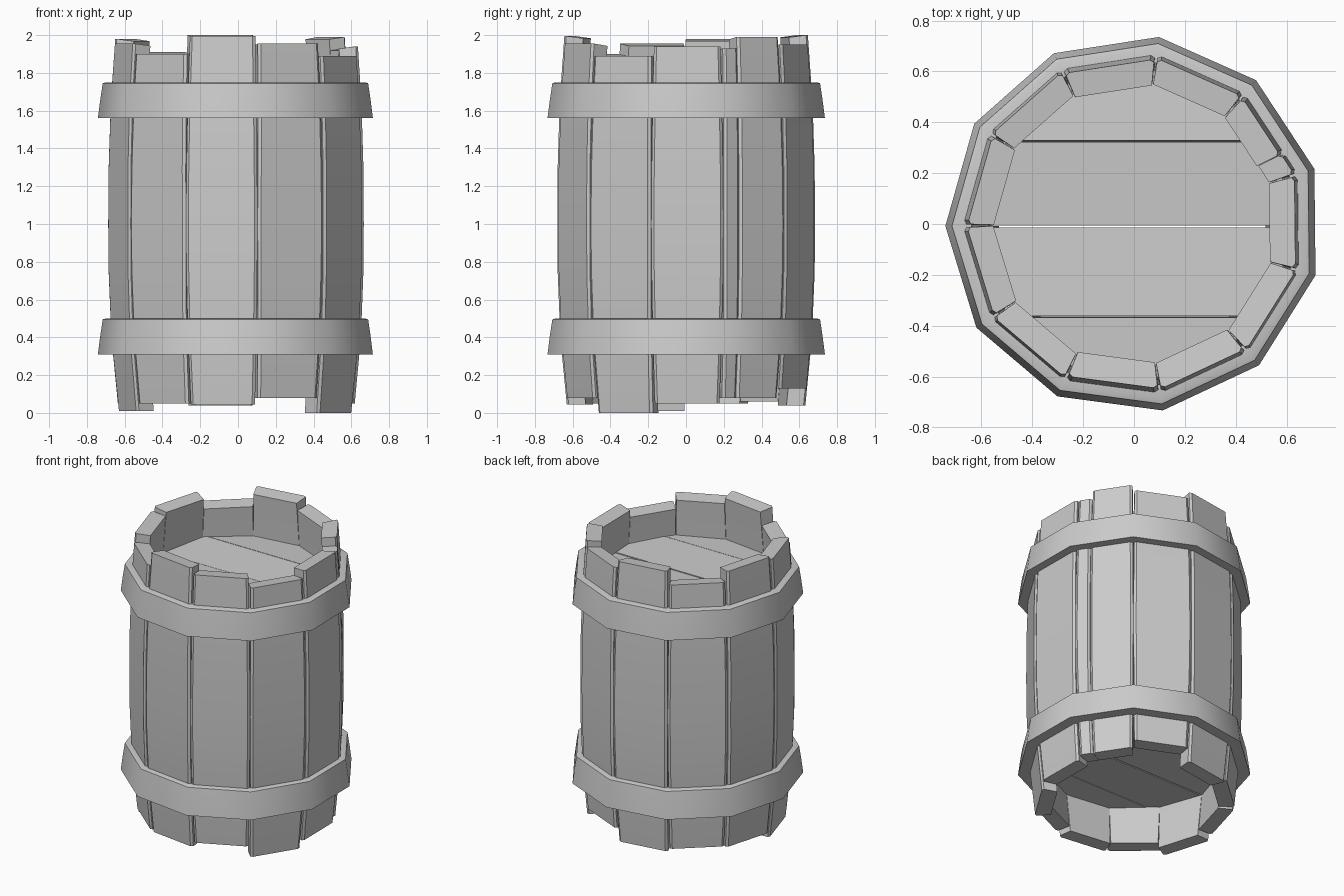
import bpy, bmesh, math
from mathutils import Vector, Matrix

if "Cube" in bpy.data.objects:
    bpy.data.objects.remove(bpy.data.objects["Cube"])

SIDES = 11
STEP = 2 * math.pi / SIDES
FIRST = math.radians(0.6)


def finish(bm, name, angle=40):
    bmesh.ops.recalc_face_normals(bm, faces=bm.faces[:])
    me = bpy.data.meshes.new(name)
    bm.to_mesh(me)
    bm.free()
    ob = bpy.data.objects.new(name, me)
    bpy.context.collection.objects.link(ob)
    bpy.ops.object.select_all(action='DESELECT')
    bpy.context.view_layer.objects.active = ob
    ob.select_set(True)
    bpy.ops.object.shade_smooth_by_angle(angle=math.radians(angle))
    return ob


def loft(bm, loops, closed=False):
    rows = [[bm.verts.new(p) for p in loop] for loop in loops]
    pairs = list(zip(rows, rows[1:])) + ([(rows[-1], rows[0])] if closed else [])
    for a, b in pairs:
        for i in range(len(a)):
            j = (i + 1) % len(a)
            bm.faces.new((a[i], a[j], b[j], b[i]))
    if not closed:
        bm.faces.new(rows[0])
        bm.faces.new(rows[-1])


def bulge(z):
    # distance from the axis to the outer face of a stave
    end = 0.61 if z < 1 else 0.628
    return 0.664 - (0.664 - end) * abs(z - 1) ** 2.5


def stave(name, k, bottom, top, u0=-1, u1=1):
    # one slightly bowed plank with rounded outer edges
    ang = FIRST + k * STEP
    out = Vector((math.cos(ang), math.sin(ang), 0))
    side = Vector((-out.y, out.x, 0))
    loops = []
    for z in (bottom, 0.4, 0.75, 1.0, 1.3, 1.65, top):
        r = bulge(z)
        w = r * math.tan(STEP / 2) - 0.004 - 0.006 * abs(z - 1)
        wi = w - 0.022
        pts = [(r - 0.10, wi * u0), (r - 0.012, w * u0), (r, w * u0 + 0.014),
               (r, w * u1 - 0.014), (r - 0.012, w * u1), (r - 0.10, wi * u1)]
        loops.append([out * a + side * b + Vector((0, 0, z)) for a, b in pts])
    # inner edge of the top end sits a little lower
    for p in (loops[-1][0], loops[-1][-1]):
        p.z -= 0.012
    bm = bmesh.new()
    loft(bm, loops)
    finish(bm, name)


# staves, counter-clockwise from +x: bottom and top heights
heights = [(0.05, 1.94), (0.08, 1.99), (0.13, 1.95), (0.04, 2.0), (0.06, 1.91),
           (0.05, 1.98), (0.01, 1.955), (0.05, 1.90), (0.045, 1.995),
           (0.08, 1.955), (0.0, 1.89)]
for k, (lo, hi) in enumerate(heights):
    if k == 1:
        # split stave with a broken corner
        stave("stave_split_low", k, lo, 1.93, -1, -0.5)
        stave("stave_split_high", k, lo, hi, -0.49, 1)
    else:
        stave(f"stave_{k}", k, lo, hi)


# hoops
def hoop(name, z):
    profile = [(0.64, 0), (0.742, 0), (0.729, 0.10), (0.716, 0.185), (0.70, 0.19), (0.64, 0.19)]
    bm = bmesh.new()
    loops = []
    for k in range(SIDES):
        a = FIRST + (k + 0.5) * STEP
        loops.append([(r * math.cos(a), r * math.sin(a), z + h) for r, h in profile])
    loft(bm, loops, closed=True)
    finish(bm, name, 45)


hoop("lower_hoop", 0.31)
hoop("upper_hoop", 1.56)


# lid and floor boards, cut from the barrel's outline
def board(name, z, y0, y1, tilt):
    bm = bmesh.new()
    ring = [bm.verts.new((0.61 * math.cos(FIRST + (k + 0.5) * STEP),
                          0.61 * math.sin(FIRST + (k + 0.5) * STEP), 0)) for k in range(SIDES)]
    bm.faces.new(ring)
    for y, sign in ((y0, -1), (y1, 1)):
        bmesh.ops.bisect_plane(bm, geom=bm.verts[:] + bm.edges[:] + bm.faces[:],
                               plane_co=(0, y, 0), plane_no=(0, sign, 0), clear_outer=True)
    ext = bmesh.ops.extrude_face_region(bm, geom=bm.faces[:])
    bmesh.ops.translate(bm, vec=(0, 0, -0.06),
                        verts=[g for g in ext['geom'] if isinstance(g, bmesh.types.BMVert)])
    mid = (max(y0, -0.6) + min(y1, 0.6)) / 2
    bmesh.ops.rotate(bm, verts=bm.verts[:], cent=(0, mid, 0),
                     matrix=Matrix.Rotation(math.radians(tilt), 3, 'X'))
    bmesh.ops.translate(bm, verts=bm.verts[:], vec=(0, 0, z))
    finish(bm, name)


cuts = [-0.7, -0.365, -0.01, 0.325, 0.7]
for label, z in (("lid", 1.69), ("floor", 0.38)):
    for i, tilt in enumerate((2, -2, 3, -3)):
        board(f"{label}_board_{i}", z, cuts[i] + 0.003, cuts[i + 1] - 0.003, tilt)
